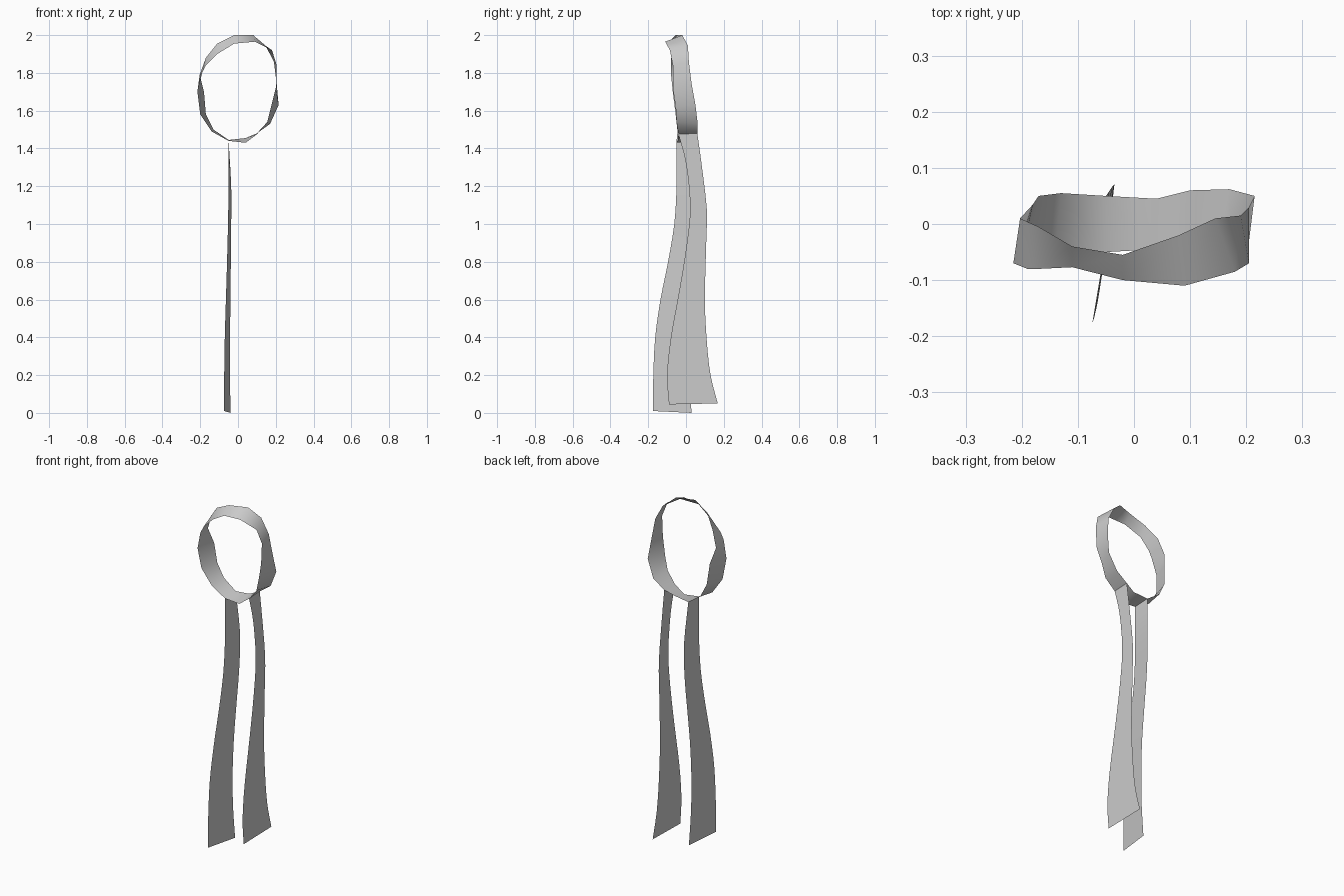
import bpy
from mathutils import Vector


def ribbon(name, pairs, closed=False):
    """Skin a strip between matching points on the front and back edges."""
    verts = [p for pair in pairs for p in pair]
    n = len(pairs)
    faces = []
    for i in range(n if closed else n - 1):
        j = (i + 1) % n
        faces.append((2 * i, 2 * i + 1, 2 * j + 1, 2 * j))
    me = bpy.data.meshes.new(name)
    me.from_pydata([tuple(v) for v in verts], [], faces)
    me.update()
    ob = bpy.data.objects.new(name, me)
    bpy.context.collection.objects.link(ob)
    for p in me.polygons:
        p.use_smooth = True
    return ob


def spline(points, steps):
    """Catmull-Rom resampling of a short control list."""
    pts = [Vector(p) for p in points]
    pts = [2 * pts[0] - pts[1]] + pts + [2 * pts[-1] - pts[-2]]
    out = []
    for i in range(1, len(pts) - 2):
        a, b, c, d = pts[i - 1:i + 3]
        for s in range(steps):
            t = s / steps
            out.append(0.5 * (2 * b + (c - a) * t + (2 * a - 5 * b + 4 * c - d) * t * t
                              + (3 * b - a - 3 * c + d) * t ** 3))
    return out + [pts[-2]]


# Twisted head loop: front edge xyz, back edge xyz, clockwise from the bottom
loop = [
    ((-.05, -.05, 1.44), (-.05, .05, 1.445)),
    ((-.14, -.045, 1.49), (-.13, .055, 1.50)),
    ((-.20, -.055, 1.58), (-.17, .05, 1.58)),
    ((-.215, -.07, 1.70), (-.18, .035, 1.70)),
    ((-.19, -.08, 1.80), (-.203, .01, 1.79)),
    ((-.17, -.08, 1.84), (-.17, -.005, 1.88)),
    ((-.11, -.077, 1.90), (-.11, -.04, 1.955)),
    ((-.02, -.10, 1.955), (-.02, -.055, 2.0)),
    ((.09, -.11, 1.965), (.08, -.02, 2.0)),
    ((.18, -.085, 1.92), (.145, .01, 1.945)),
    ((.205, -.07, 1.84), (.19, .015, 1.86)),
    ((.20, -.07, 1.72), (.205, .03, 1.74)),
    ((.175, -.055, 1.62), (.215, .05, 1.63)),
    ((.155, -.05, 1.54), (.17, .062, 1.53)),
    ((.10, -.04, 1.475), (.10, .06, 1.48)),
    ((.04, -.045, 1.43), (.04, .045, 1.455)),
]
ribbon("head_loop", loop, closed=True)


# Hanging tails: edge profiles as (x, y, z)
left_front = [(-.05, -.05, 1.44), (-.05, -.05, 1.20), (-.053, -.062, 1.0), (-.058, -.095, .8),
              (-.064, -.135, .6), (-.07, -.163, .4), (-.073, -.173, .2), (-.074, -.175, .01)]
left_back = [(-.05, .05, 1.445), (-.036, .07, 1.20), (-.036, .064, 1.0), (-.038, .042, .8),
             (-.04, .02, .6), (-.042, .01, .4), (-.042, .013, .2), (-.04, .03, 0)]
ribbon("left_tail", list(zip(spline(left_front, 3), spline(left_back, 3))))

right_front = [(.1, y, z) for y, z in ((-.04, 1.475), (.0, 1.32), (.022, 1.10), (.005, .9),
                                       (-.035, .65), (-.08, .4), (-.1, .2), (-.09, .045))]
right_back = [(.1, y, z) for y, z in ((.06, 1.48), (.082, 1.32), (.11, 1.08), (.107, .9),
                                      (.1, .6), (.11, .38), (.13, .2), (.168, .05))]
ribbon("right_tail", list(zip(spline(right_front, 3), spline(right_back, 3))))
